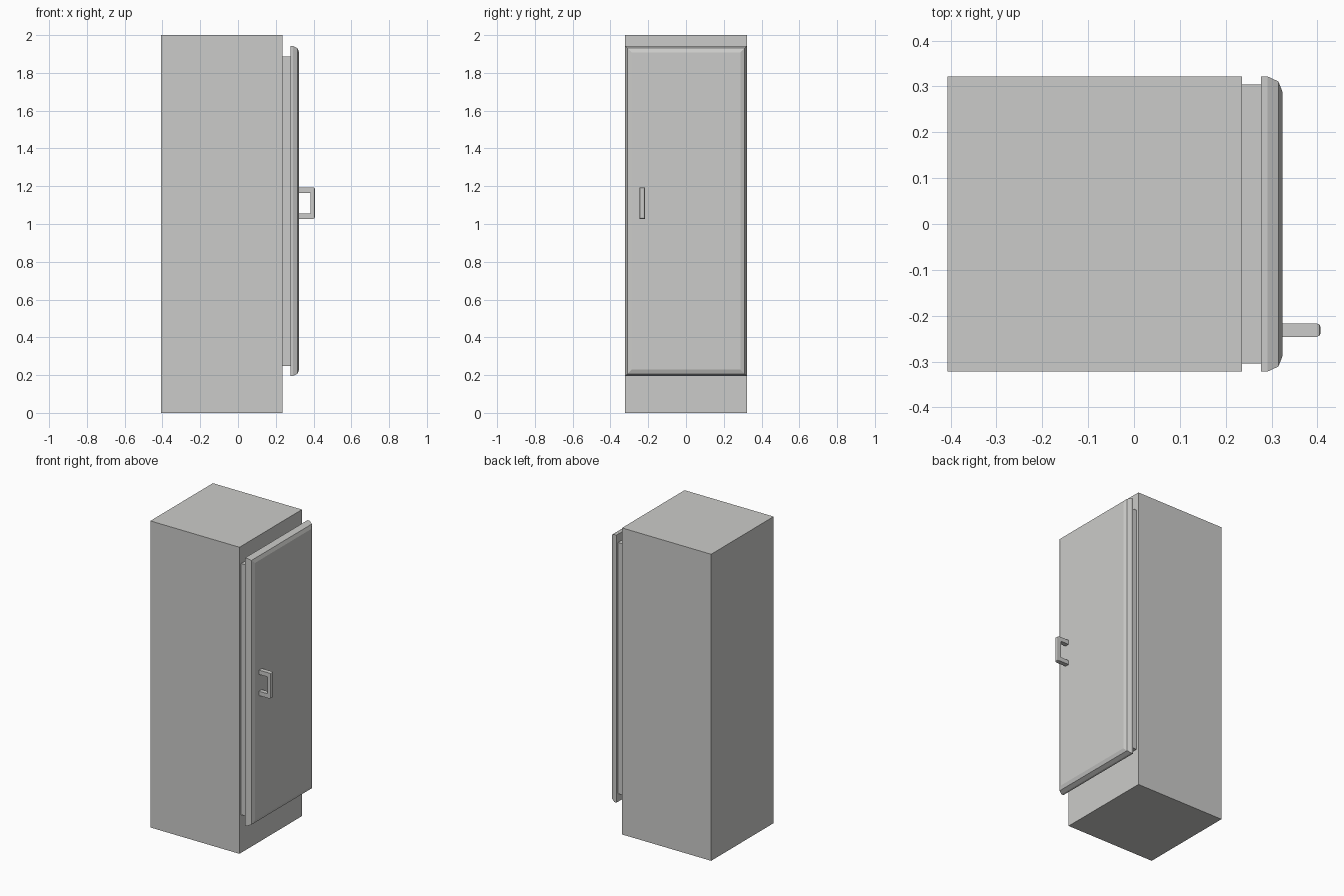
import bpy, bmesh

if "Cube" in bpy.data.objects:
    bpy.data.objects.remove(bpy.data.objects["Cube"])

grey = bpy.data.materials.new("light grey")
grey.diffuse_color = (0.6, 0.6, 0.585, 1)
grey.use_nodes = True
grey.node_tree.nodes["Principled BSDF"].inputs["Base Color"].default_value = grey.diffuse_color


def finish(name, bm):
    bmesh.ops.recalc_face_normals(bm, faces=bm.faces)
    mesh = bpy.data.meshes.new(name)
    bm.to_mesh(mesh)
    bm.free()
    mesh.materials.append(grey)
    obj = bpy.data.objects.new(name, mesh)
    bpy.context.collection.objects.link(obj)
    return obj


def panel(name, half_y, z0, z1, rings):
    """Loft rectangles along x; each ring is (x, inset)."""
    bm = bmesh.new()
    loops = []
    for x, i in rings:
        y, a, b = half_y - i, z0 + i, z1 - i
        loops.append([bm.verts.new(p) for p in
                      ((x, -y, a), (x, y, a), (x, y, b), (x, -y, b))])
    for lo, hi in zip(loops, loops[1:]):
        for k in range(4):
            n = (k + 1) % 4
            bm.faces.new((lo[k], lo[n], hi[n], hi[k]))
    bm.faces.new(loops[0])
    bm.faces.new(loops[-1])
    return finish(name, bm)


# cabinet body, door seal and chamfered door
panel("cabinet", 0.322, 0.0, 2.0, [(-0.407, 0), (0.236, 0)])
panel("door_seal", 0.304, 0.248, 1.887, [(0.236, 0), (0.277, 0)])
panel("door", 0.322, 0.196, 1.942,
      [(0.277, 0), (0.291, 0), (0.315, 0.011), (0.324, 0.034)])

# C-shaped handle: side profile extruded across y, outer grip edges bevelled
profile = [(0.322, 1.027), (0.407, 1.027), (0.407, 1.193), (0.322, 1.193),
           (0.322, 1.165), (0.384, 1.165), (0.384, 1.055), (0.322, 1.055)]
bm = bmesh.new()
face = bm.faces.new([bm.verts.new((x, -0.246, z)) for x, z in profile])
out = bmesh.ops.extrude_face_region(bm, geom=[face])
bmesh.ops.translate(bm, vec=(0, 0.029, 0),
                    verts=[v for v in out["geom"] if isinstance(v, bmesh.types.BMVert)])
edges = [e for e in bm.edges if all(v.co.x > 0.4 for v in e.verts)]
bmesh.ops.bevel(bm, geom=edges, offset=0.008, segments=2, profile=0.5,
                affect='EDGES')
finish("handle", bm)
